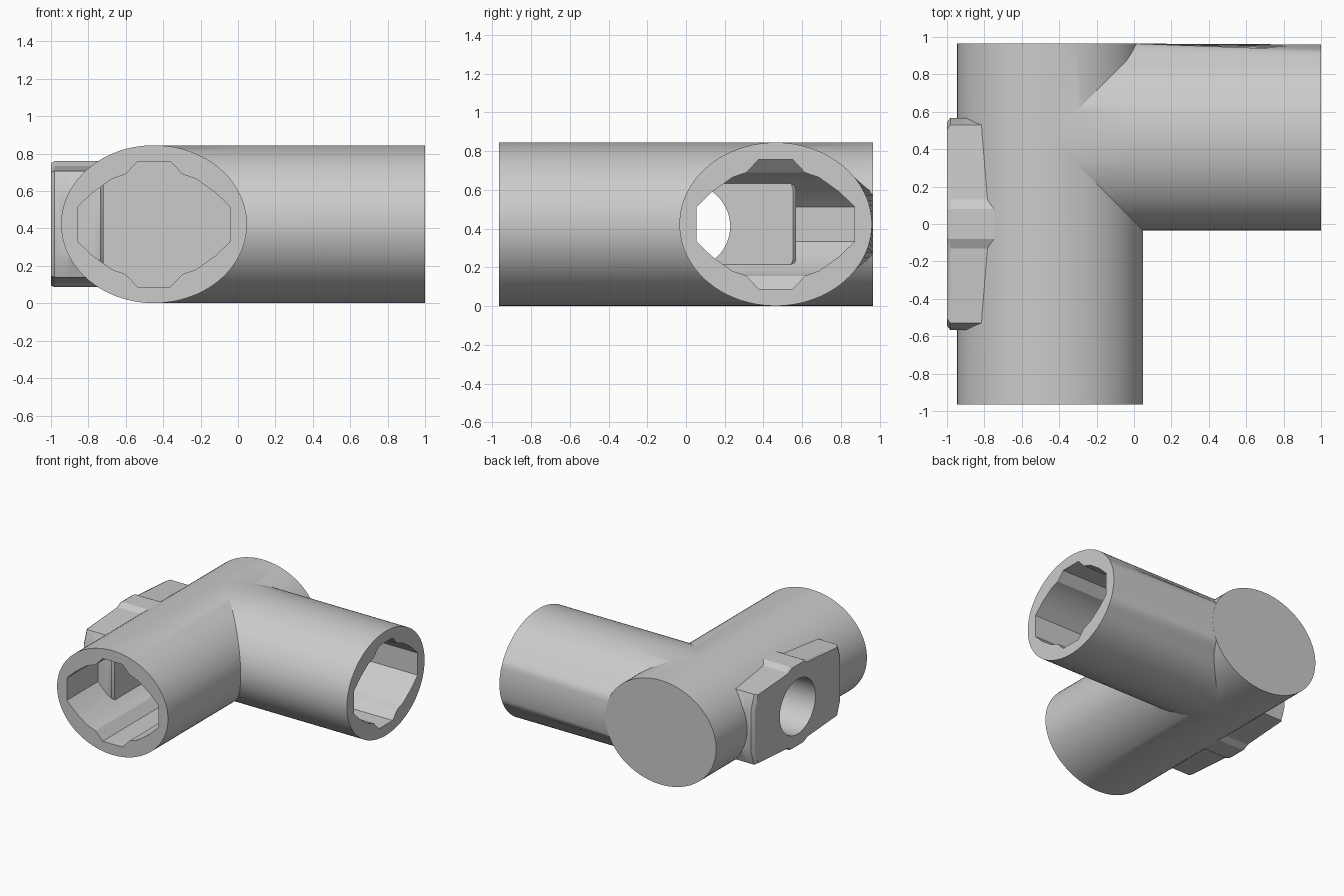
import bpy, bmesh, math

if "Cube" in bpy.data.objects:
    bpy.data.objects.remove(bpy.data.objects["Cube"])

CX, CY, CZ = -0.449, 0.463, 0.423      # main tube x, branch tube y, shared height
RX, RZ = 0.497, 0.422
SEG = 96


def loft(name, rings):
    """Closed solid through a list of equally long point rings."""
    bm = bmesh.new()
    vs = [[bm.verts.new(p) for p in r] for r in rings]
    n = len(vs[0])
    for a, b in zip(vs, vs[1:]):
        for i in range(n):
            j = (i + 1) % n
            bm.faces.new((a[i], a[j], b[j], b[i]))
    bm.faces.new(vs[0][::-1])
    bm.faces.new(vs[-1])
    bmesh.ops.recalc_face_normals(bm, faces=bm.faces)
    me = bpy.data.meshes.new(name)
    bm.to_mesh(me)
    bm.free()
    ob = bpy.data.objects.new(name, me)
    bpy.context.collection.objects.link(ob)
    return ob


def combine(target, tool, op):
    """Apply a boolean and drop the tool object."""
    m = target.modifiers.new(op, 'BOOLEAN')
    m.operation, m.solver, m.object = op, 'EXACT', tool
    tool.hide_render = True
    bpy.context.view_layer.objects.active = target
    bpy.ops.object.modifier_apply(modifier=m.name)
    bpy.data.objects.remove(tool)


def ellipse(a, b):
    return [(a * math.cos(2 * math.pi * (i + .5) / SEG),
             b * math.sin(2 * math.pi * (i + .5) / SEG)) for i in range(SEG)]


def four_fold(quarter):
    """Mirror a quarter outline into a full closed outline."""
    half = quarter + [(-u, v) for u, v in reversed(quarter)]
    return half + [(-u, -v) for u, v in half]


# main tube along y
tube = ellipse(RX, RZ)
fitting = loft("tee_fitting", [[(CX + u, y, CZ + v) for u, v in tube] for y in (-0.965, 0.965)])


# branch tube along x, its inner end flattened towards the closed end
def flatten(u, v):
    if u > 0 and abs(v) < 0.24:
        return max(u, min(0.5015, 0.409 + (0.24 - abs(v)) * 1.16)), v
    return u, v


inner = [flatten(u, v) for u, v in tube]
branch = loft("branch_tube", [[(x, CY + u, CZ + v) for u, v in ring]
                              for x, ring in ((CX, inner), (0.01, inner), (1.0, tube))])
combine(fitting, branch, 'UNION')

# keyed bores
key = four_fold([(0.41, 0.09), (0.33, 0.167), (0.225, 0.242), (0.152, 0.267), (0.088, 0.335)])
combine(fitting, loft("main_bore", [[(CX + u, y, CZ + v) for u, v in key]
                                    for y in (-1.1, 0.872)]), 'DIFFERENCE')
combine(fitting, loft("branch_bore", [[(x, CY + u * .995, CZ + v * .998) for u, v in key]
                                      for x in (CX + .003, 1.1)]), 'DIFFERENCE')

# mounting plate on the left side: (x, end inset, height scale) sections
plate = four_fold([(0.568, 0.18), (0.53, 0.285), (0.13, 0.312), (0.08, 0.337)])


def plate_ring(x, s, t):
    return [(x, u * s, CZ + v * t) for u, v in plate]


clip = loft("mounting_plate", [plate_ring(-1.0, 0.955, 0.97), plate_ring(-0.982, 1, 1),
                               plate_ring(-0.92, 1, 1), plate_ring(-0.735, 1, 1),
                               plate_ring(-0.72, 0.975, 0.99)])
combine(fitting, clip, 'UNION')

# round hole through the plate
combine(fitting, loft("plate_hole", [[(x, u, 0.412 + v) for u, v in ellipse(0.228, 0.222)]
                                     for x in (-1.1, -0.6)]), 'DIFFERENCE')

# smooth tubes, sharp edges
bpy.ops.object.select_all(action='DESELECT')
fitting.select_set(True)
bpy.context.view_layer.objects.active = fitting
bpy.ops.object.shade_smooth_by_angle(angle=math.radians(20))
